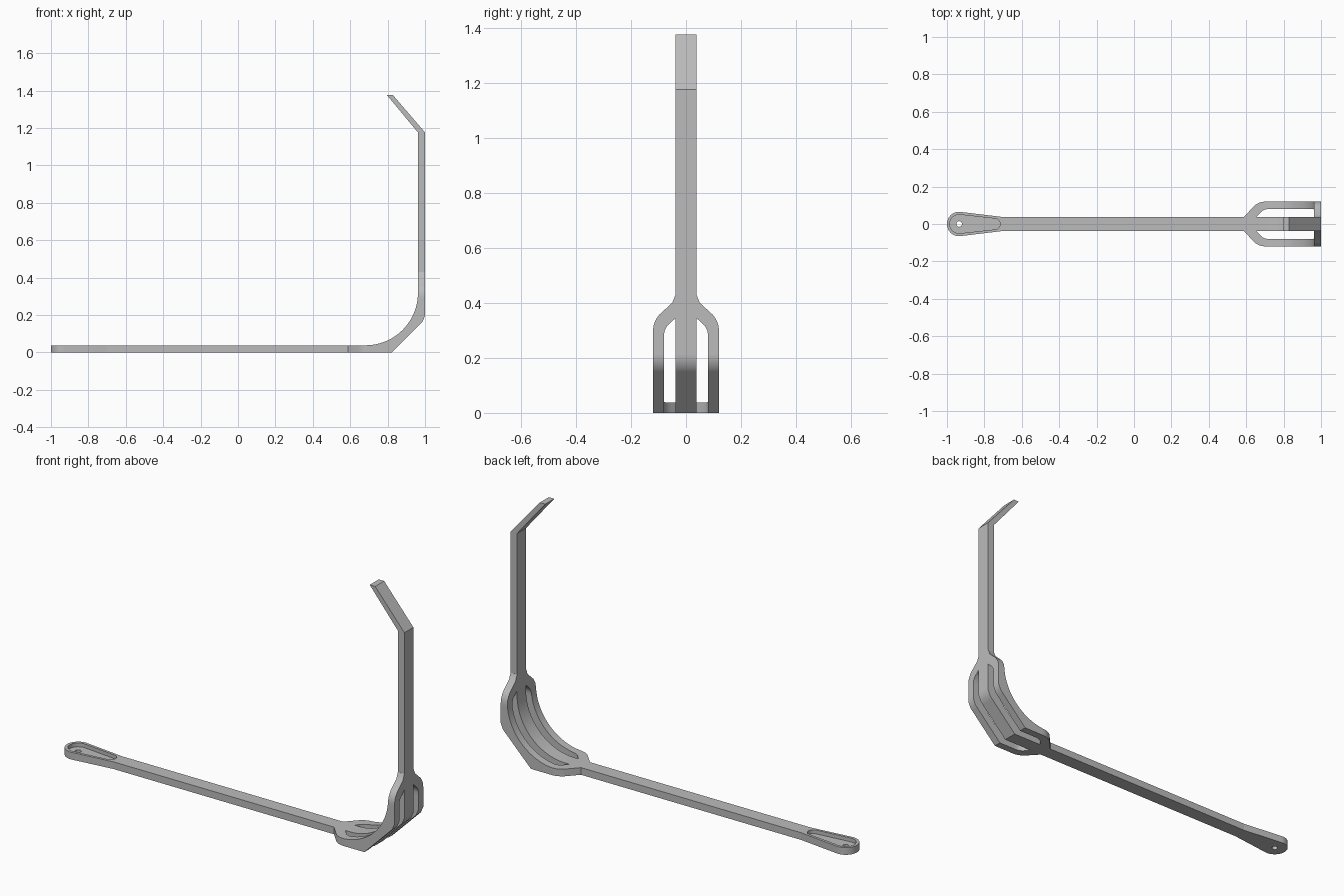
import bpy, bmesh
from math import sin, cos, radians, sqrt

if "Cube" in bpy.data.objects:
    bpy.data.objects.remove(bpy.data.objects["Cube"])

grey = bpy.data.materials.new("mid_grey")
grey.use_nodes = True
colour = (0.5, 0.5, 0.5, 1)
grey.diffuse_color = colour
grey.node_tree.nodes["Principled BSDF"].inputs["Base Color"].default_value = colour

THICK, HALF = 0.038, 0.0375      # bar thickness and half width
CX, CZ, RAD = 0.682, 0.318, 0.28  # centre and radius of the inner bend


def loft(name, loops, closed=False):
    """Skin a series of equal loops, capped unless the series closes on itself."""
    bm = bmesh.new()
    rings = [[bm.verts.new(p) for p in loop] for loop in loops]
    n = len(rings[0])
    pairs = list(zip(rings, rings[1:]))
    if closed:
        pairs.append((rings[-1], rings[0]))
    else:
        bm.faces.new(rings[0])
        bm.faces.new(rings[-1])
    for a, b in pairs:
        for i in range(n):
            j = (i + 1) % n
            bm.faces.new((a[i], a[j], b[j], b[i]))
    bmesh.ops.recalc_face_normals(bm, faces=bm.faces)
    mesh = bpy.data.meshes.new(name)
    bm.to_mesh(mesh)
    bm.free()
    mesh.materials.append(grey)
    obj = bpy.data.objects.new(name, mesh)
    bpy.context.collection.objects.link(obj)
    bpy.ops.object.select_all(action="DESELECT")
    obj.select_set(True)
    bpy.context.view_layer.objects.active = obj
    bpy.ops.object.shade_smooth_by_angle(angle=radians(30))
    return obj


def floor(d):
    """Outer and inner points of the floor arm, at distance d from the corner."""
    t = THICK if d >= CZ else CZ - sqrt(RAD ** 2 - (CZ - d) ** 2)
    return (1 - d, 0), (1 - d, t)


def upright(d):
    return tuple((1 - z, 1 - x) for x, z in floor(d))


def bend(angle):
    """Round inner edge, chamfered outer edge with a softened upper corner."""
    c, s = cos(radians(angle)), sin(radians(angle))
    planes = ((0, -1, 0), (1, 0, 1), (0.707, -0.707, 0.582), (0.924, -0.383, 0.849))
    t = min((k - a * CX - b * CZ) / (a * c + b * s)
            for a, b, k in planes if a * c + b * s > 0.001)
    return (CX + c * t, CZ + s * t), (CX + c * RAD, CZ + s * RAD)


def section(pts, lo, hi):
    (xo, zo), (xi, zi) = pts
    return [(xo, lo, zo), (xo, hi, zo), (xi, hi, zi), (xi, lo, zi)]


angles = range(-81, -8, 3)
widths = [(0.356, HALF, 0.098), (0.345, HALF, 0.106), (0.33, 0.054, 0.114),
          (0.316, 0.069, 0.118), (0.30, 0.077, 0.12), (0.287, 0.08, 0.12)]

# Main bar: floor arm, bend, upright and slanted tip
spine = [floor(1.70)] + [floor(w[0]) for w in widths]
spine += [bend(a) for a in angles]
spine += [upright(w[0]) for w in reversed(widths)]
spine += [upright(1.176), ((0.829, 1.375), (0.797, 1.375))]
loft("main_bar", [section(p, -HALF, HALF) for p in spine])

# Side rails that split from the bar and follow the bend
for name, side in (("front_rail", -1), ("back_rail", 1)):
    lower = [(0.412, HALF, 0.038)] + widths
    upper = [(0.43, HALF, 0.038), (0.40, HALF, 0.05)] + widths
    rail = [section(floor(d), lo * side, hi * side) for d, lo, hi in lower]
    rail += [section(bend(a), 0.08 * side, 0.12 * side) for a in angles]
    rail += [section(upright(d), lo * side, hi * side) for d, lo, hi in reversed(upper)]
    loft(name, rail)


# Handle end: tapered paddle with a recess and a through hole
def teardrop(z, r_head, x_tail=None, r_tail=0, flat=False, n=24):
    head, tilt = -0.935, 82.5
    pts = []
    for i in range(n + 1):
        a = radians(tilt + (360 - 2 * tilt) * i / n)
        pts.append((head + r_head * cos(a), r_head * sin(a), z))
    for i in range(n + 1):
        a = radians(-tilt + 2 * tilt * i / n)
        if x_tail is None:
            pts.append((head + r_head * cos(a), r_head * sin(a), z))
        else:
            reach = 0 if flat else r_tail * cos(a)
            pts.append((x_tail + reach, r_tail * sin(a), z))
    # full circles share their seam points, so nudge nothing but keep the count
    return pts


FLOOR = 0.018
loft("handle", [
    teardrop(0, 0.065, -0.70, HALF, True),
    teardrop(THICK, 0.065, -0.70, HALF, True),
    teardrop(THICK, 0.05, -0.745, 0.029),
    teardrop(FLOOR, 0.05, -0.745, 0.029),
    teardrop(FLOOR, 0.015),
    teardrop(0, 0.015),
], closed=True)
